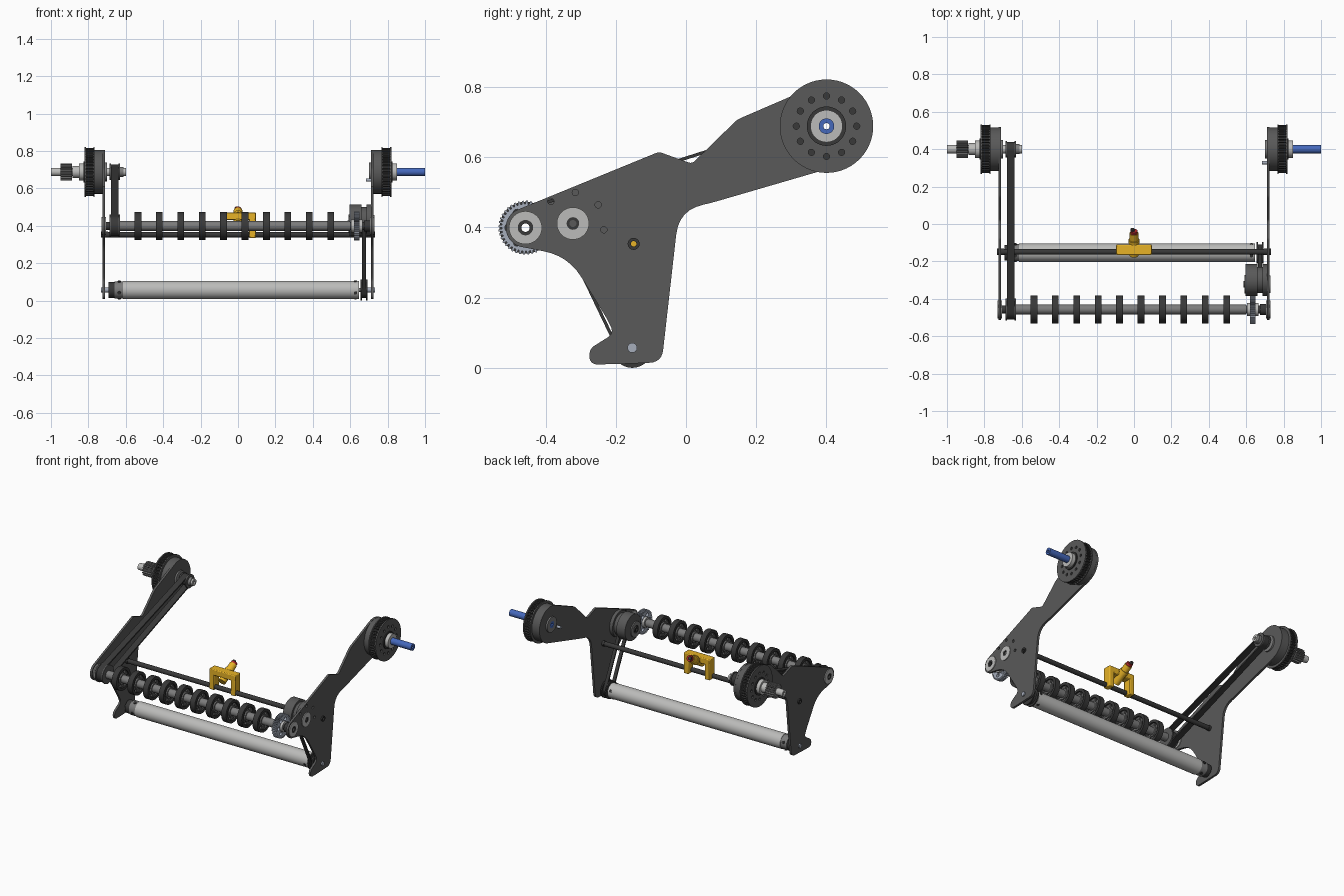
import bpy, math
from mathutils import Vector, Matrix

if "Cube" in bpy.data.objects:
    bpy.data.objects.remove(bpy.data.objects["Cube"])

COL = {"plate": (.10, .10, .10, 1), "black": (.04, .04, .04, 1), "mid": (.2, .2, .2, 1),
       "steel": (.5, .5, .49, 1), "zinc": (.38, .42, .5, 1), "gold": (.8, .45, .02, 1),
       "blue": (.06, .14, .5, 1), "red": (.4, .02, .02, 1)}
MATS = {}
for key, c in COL.items():
    MATS[key] = bpy.data.materials.new(key)
    MATS[key].diffuse_color = c
TO_X = Matrix(((0, 0, 1, 0), (1, 0, 0, 0), (0, 1, 0, 0), (0, 0, 0, 1)))  # profile (y,z) swept along x


def arc(c, r, a0, a1, n=24):
    return [(c[0] + r * math.cos(math.radians(a0 + (a1 - a0) * i / n)),
             c[1] + r * math.sin(math.radians(a0 + (a1 - a0) * i / n))) for i in range(n + 1)]


def circle(c, r, n=40):
    return arc(c, r, 0, 360, n)[:-1]


def gear(c, r0, r1, n):
    out = []
    for i in range(n):
        for f, r in ((0, r0), (.3, r0), (.45, r1), (.85, r1)):
            a = 2 * math.pi * (i + f) / n
            out.append((c[0] + r * math.cos(a), c[1] + r * math.sin(a)))
    return out


def fillet(p, q, s, r, n=6):
    """Rounded corner at q, starting r away along each edge."""
    p, q, s = Vector(p), Vector(q), Vector(s)
    a, b = q + (p - q).normalized() * r, q + (s - q).normalized() * r
    return [tuple(a * (1 - t) ** 2 + q * 2 * t * (1 - t) + b * t * t) for t in [i / n for i in range(n + 1)]]


def finish(ob, mat):
    ob.data.materials.clear()
    ob.data.materials.append(MATS[mat])
    bpy.ops.object.select_all(action='DESELECT')
    ob.select_set(True)
    bpy.context.view_layer.objects.active = ob
    if ob.type == 'CURVE':
        bpy.ops.object.convert(target='MESH')
        ob = bpy.context.view_layer.objects.active
    bpy.ops.object.shade_smooth_by_angle(angle=math.radians(30))
    return ob


def sweep(name, loops, x0, x1, mat):
    """Filled outline with holes, extruded from x0 to x1."""
    cu = bpy.data.curves.new(name, 'CURVE')
    cu.dimensions, cu.fill_mode, cu.extrude = '2D', 'BOTH', abs(x1 - x0) / 2
    for loop in loops:
        sp = cu.splines.new('POLY')
        sp.points.add(len(loop) - 1)
        for pt, (u, v) in zip(sp.points, loop):
            pt.co = (u, v, 0, 1)
        sp.use_cyclic_u = True
    ob = bpy.data.objects.new(name, cu)
    bpy.context.collection.objects.link(ob)
    ob.matrix_world = Matrix.Translation(((x0 + x1) / 2, 0, 0)) @ TO_X
    return finish(ob, mat)


def disc(name, c, r, x0, x1, mat, hole=0):
    return sweep(name, [circle(c, r)] + ([circle(c, hole, 20)] if hole else []), x0, x1, mat)


def belt(name, c0, r0, c1, r1, x0, x1):
    d = Vector(c1) - Vector(c0)
    base, phi = math.degrees(math.atan2(d.y, d.x)), math.degrees(math.acos((r0 - r1) / d.length))
    loops = [arc(c1, r1 + t, base - phi, base + phi) + arc(c0, r0 + t, base + phi, base + 360 - phi)
             for t in (0, -.009)]
    sweep(name, loops, x0, x1, "black")


def box(name, lo, hi, mat, bevel=.005):
    lo, hi = Vector(lo), Vector(hi)
    bpy.ops.mesh.primitive_cube_add(size=1, location=(lo + hi) / 2)
    ob = bpy.context.object
    ob.name, ob.scale = name, hi - lo
    bpy.ops.object.transform_apply(location=False, rotation=False)
    m = ob.modifiers.new("bevel", 'BEVEL')
    m.width, m.segments = bevel, 2
    finish(ob, mat)


def rod(name, a, b, r, mat):
    a, b = Vector(a), Vector(b)
    bpy.ops.mesh.primitive_cylinder_add(vertices=32, radius=r, depth=(b - a).length, location=(a + b) / 2,
                                        rotation=(b - a).to_track_quat('Z', 'Y').to_euler())
    bpy.context.object.name = name
    finish(bpy.context.object, mat)


# Axis positions (y, z)
PIVOT, FRONT, MOTOR = (.4, .688), (-.457, .399), (-.322, .411)
CROSS, LOW = (-.149, .353), (-.153, .057)

# Side plates
raw = [(-.077, .615, .01), (.017, .581, .012), (.146, .707, .012)]
low = [(.07, .469, .03), (-.02, .449, .07), (-.069, .016, .035), (-.16, .012, .01), (-.275, .009, .025),
       (-.275, .054, .018), (-.205, .098, .022), (-.222, .135, .02), (-.335, .318, .07)]
end = arc(PIVOT, .118, 113.5, -74)
nose = arc(FRONT, .056, 262, 112.7)


def run(pts, before, after):
    out = []
    xy = [before] + [(p[0], p[1]) for p in pts] + [after]
    for i, p in enumerate(pts):
        out += fillet(xy[i], xy[i + 1], xy[i + 2], p[2])
    return out


outline = run(raw, nose[-1], end[0]) + end + run(low, end[-1], nose[0]) + nose
bolts = [circle(p, .009, 16) for p in ((-.385, .474), (-.315, .499), (-.25, .464), (-.234, .393))]
for side, s in (("left", -1), ("right", 1)):
    holes = [circle(FRONT, .03), circle(CROSS, .012, 20), circle(PIVOT, .022)] + (bolts if s > 0 else [])
    sweep(side + "_side_plate", [outline] + holes, s * .71, s * .724, "plate")
    # Pivot drum with flanged toothed pulley
    disc(side + "_pivot_drum", PIVOT, .117, s * .724, s * .766, "plate", .022)
    ring = [circle(p, .009, 14) for p in circle(PIVOT, .086, 12)]
    for nm, a, b in (("inner", .766, .773), ("outer", .812, .82)):
        sweep(f"{side}_pulley_{nm}_flange", [circle(PIVOT, .133, 56), circle(PIVOT, .022)] + ring,
              s * a, s * b, "plate")
    sweep(side + "_pivot_pulley", [gear(PIVOT, .119, .128, 44), circle(PIVOT, .022)], s * .773, s * .812, "black")
    disc(side + "_pulley_hub_ring", PIVOT, .056, s * .82, s * .826, "black", .022)
    disc(side + "_pulley_hub", PIVOT, .046, s * .82, s * .85, "steel", .022)
    # Bearings, end nuts and bolts
    disc(side + "_front_bearing", FRONT, .047, s * .705, s * .729, "steel", .022)
    disc(side + "_cross_nut", CROSS, .017, s * .695, s * .732, "black", .008)
    disc(side + "_roller_bolt", LOW, .014, s * .69, s * .732, "zinc")
    disc(side + "_pivot_inner_collar", PIVOT, .05, s * .7, s * .71, "mid", .022)

# Pivot shafts
disc("right_pivot_shaft", PIVOT, .022, .70, 1.0, "blue", .009)
disc("left_pivot_shaft", PIVOT, .022, -1.0, -.60, "steel", .009)
disc("left_shaft_collar", PIVOT, .032, -.885, -.85, "steel", .02)
sweep("drive_pinion", [gear(PIVOT, .036, .046, 18), circle(PIVOT, .02)], -.95, -.888, "mid")
disc("stop_pin", (.328, .645), .009, .685, .74, "zinc")

# Long drive belt with its pulleys
belt("drive_belt", PIVOT, .039, FRONT, .055, -.678, -.638)
for nm, c, r in (("rear", PIVOT, .03), ("front", FRONT, .046)):
    disc(nm + "_belt_pulley", c, r, -.678, -.638, "black", .02)
    for x in (-.686, -.638):
        disc(nm + "_belt_flange", c, r + .014, x, x + .008, "plate", .02)
disc("rear_belt_collar", PIVOT, .027, -.63, -.612, "mid", .02)

# Front roller with wheels
disc("front_shaft", FRONT, .022, -.728, .728, "black", .012)
disc("front_roller_tube", FRONT, .026, -.63, .60, "mid", .02)
for i in range(10):
    x = -.535 + i * .1145
    disc("wheel_tyre", FRONT, .074, x - .018, x + .018, "black", .056)
    web = [circle(p, .009, 14) for p in circle(FRONT, .046, 6)]
    sweep("wheel_web", [circle(FRONT, .057), circle(FRONT, .025)] + web, x - .008, x + .008, "plate")
    disc("wheel_hub", FRONT, .035, x - .016, x + .016, "mid", .025)
sweep("driven_gear", [gear(FRONT, .067, .077, 40), circle(FRONT, .02)] +
      [circle(p, .012, 16) for p in circle(FRONT, .047, 6)], .62, .65, "zinc")
disc("gear_hub", FRONT, .034, .605, .665, "steel", .02)
disc("gear_spacer", FRONT, .03, .675, .705, "black", .02)

# Motor and low belt
disc("motor_body", (-.30, .43), .085, .597, .66, "plate")
disc("motor_mount", (-.30, .43), .085, .688, .71, "plate")
disc("motor_core", (-.30, .43), .07, .66, .688, "plate")
disc("motor_end_ring", MOTOR, .05, .59, .60, "mid", .025)
disc("motor_shaft", MOTOR, .018, .585, .728, "black", .01)
disc("motor_bearing", MOTOR, .046, .705, .729, "steel", .018)
belt("lower_belt", MOTOR, .043, LOW, .043, .663, .685)

# Lower roller
disc("lower_roller", LOW, .049, -.615, .648, "steel")
disc("roller_left_cap", LOW, .046, -.66, -.615, "mid")
disc("roller_left_end", LOW, .042, -.692, -.66, "black")
for a in range(0, 360, 90):
    d = Vector((0, math.cos(math.radians(a + 20)), math.sin(math.radians(a + 20))))
    for x in (-.635, .628):
        p = Vector((x, *LOW))
        rod("roller_screw", p + d * .04, p + d * .0505, .009, "black")
disc("roller_belt_pulley", LOW, .034, .663, .685, "black")
for x in (.655, .685):
    disc("roller_pulley_flange", LOW, .057, x, x + .008, "black")
disc("roller_axle", LOW, .01, -.725, .725, "mid")

# Cross rod with sensor bracket
disc("cross_rod", CROSS, .015, -.715, .715, "black", .008)
box("bracket_bar", (-.095, -.165, .432), (.095, -.11, .472), "gold")
for s in (-1, 1):
    a, b = sorted((s * .06, s * .095))
    box("bracket_leg", (a, -.165, .335), (b, -.11, .45), "gold")
rod("sensor_body", (0, -.168, .408), (0, -.05, .478), .024, "gold")
rod("sensor_collar", (0, -.10, .448), (0, -.085, .457), .029, "gold")
rod("sensor_lens", (0, -.05, .478), (0, -.037, .486), .02, "red")
rod("sensor_cap", (-.008, -.036, .487), (-.008, -.026, .493), .011, "black")

for m in bpy.data.materials:
    if m.users and not m.is_grease_pencil:
        m.use_nodes = True
        m.node_tree.nodes["Principled BSDF"].inputs["Base Color"].default_value = m.diffuse_color
